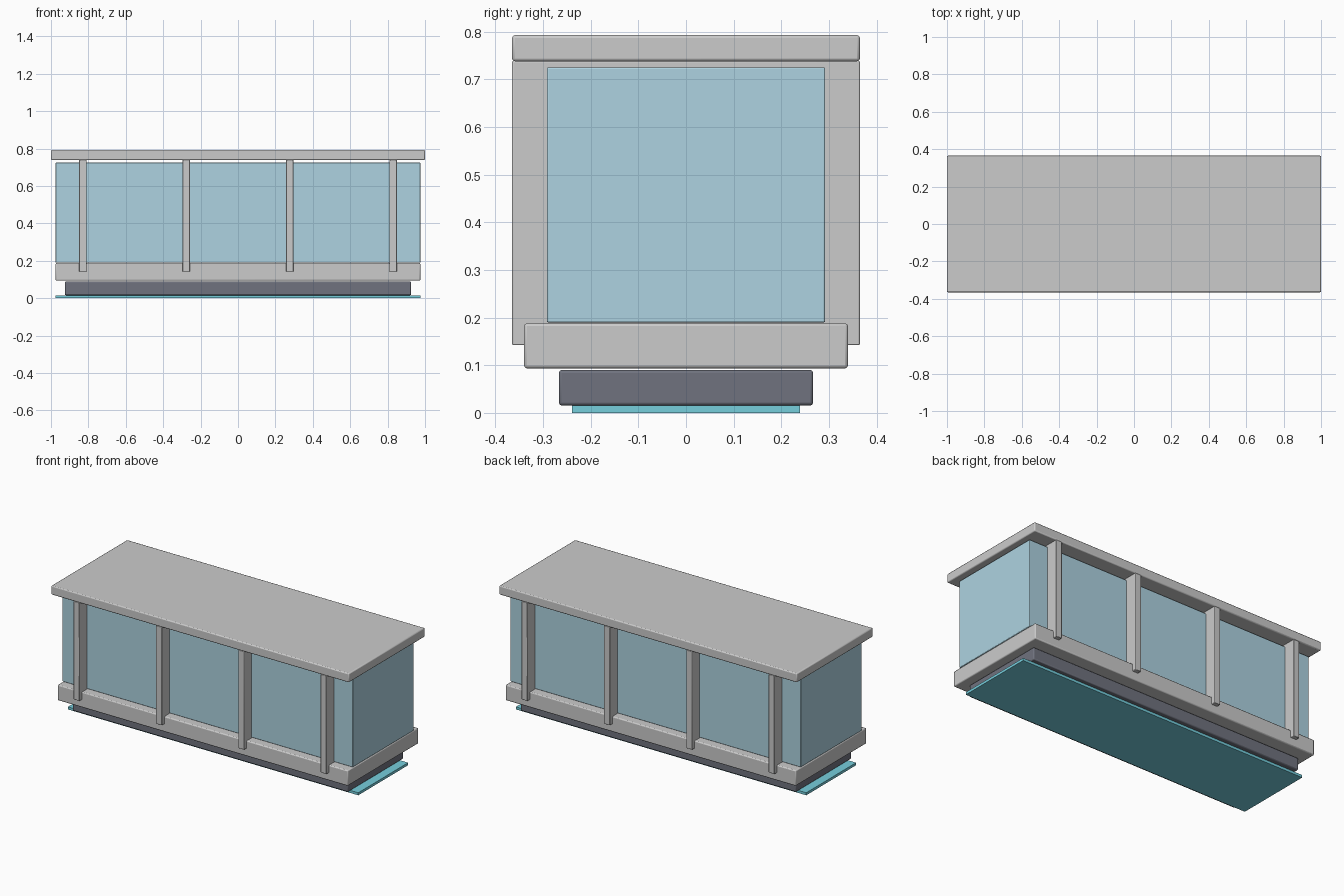
import bpy

if "Cube" in bpy.data.objects:
    bpy.data.objects.remove(bpy.data.objects["Cube"])

def material(name, color):
    m = bpy.data.materials.new(name)
    m.diffuse_color = (*color, 1)
    m.use_nodes = True
    m.node_tree.nodes["Principled BSDF"].inputs["Base Color"].default_value = m.diffuse_color
    return m

GLASS = material("pale_glass", (0.42, 0.65, 0.75))
DARK = material("dark_metal", (0.16, 0.17, 0.21))
GLOW = material("cyan_glow", (0.18, 0.62, 0.72))

def box(name, half_x, half_y, z0, z1, x=0, bevel=0.006, mat=None):
    bpy.ops.mesh.primitive_cube_add(size=1, location=(x, 0, (z0 + z1) / 2))
    ob = bpy.context.object
    ob.name = name
    ob.scale = (2 * half_x, 2 * half_y, z1 - z0)
    bpy.ops.object.transform_apply(location=False, rotation=False, scale=True)
    if bevel:
        mod = ob.modifiers.new("soft_edges", 'BEVEL')
        mod.width = bevel
        mod.segments = 2
        bpy.ops.object.shade_smooth_by_angle()
    if mat:
        ob.data.materials.append(mat)
    return ob

# Underside: light panel, dark plinth and wider sill
box("glow_panel", 0.975, 0.239, 0.0, 0.0155, bevel=0, mat=GLOW)
box("plinth", 0.925, 0.267, 0.0155, 0.09, mat=DARK)
box("sill", 0.975, 0.34, 0.0935, 0.188)

# Glazed body
box("glass_body", 0.975, 0.292, 0.19, 0.725, bevel=0.003, mat=GLASS)

# Ribs crossing the body, visible as posts on front and back
for i in range(4):
    box(f"rib_{i + 1}", 0.02, 0.365, 0.142, 0.739, x=0.553 * (i - 1.5), bevel=0.003)

# Flat overhanging roof
box("roof", 1.0, 0.365, 0.738, 0.793)
